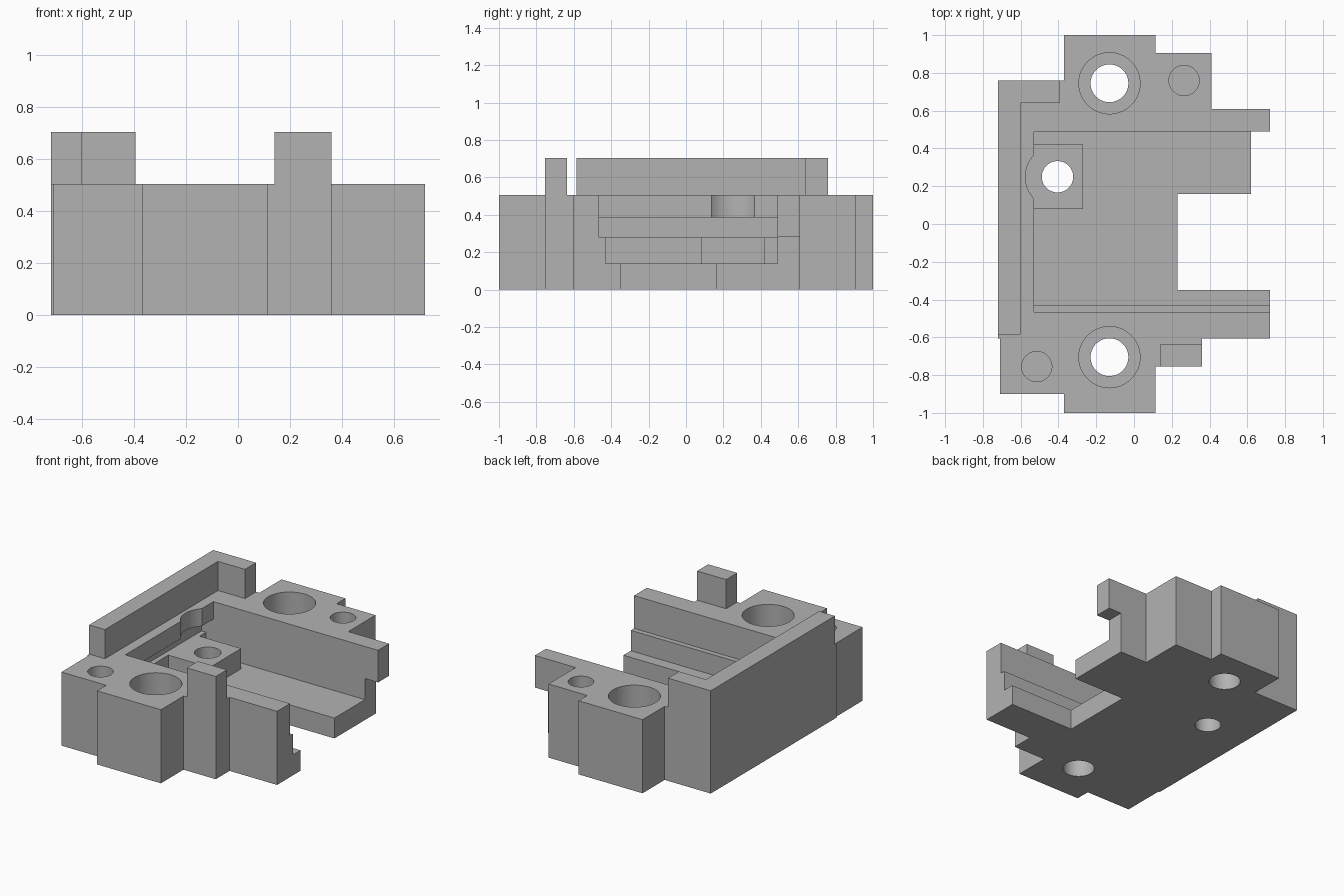
import bpy, bmesh
from mathutils import Matrix

if "Cube" in bpy.data.objects:
    bpy.data.objects.remove(bpy.data.objects["Cube"], do_unlink=True)

grey = bpy.data.materials.new("plain_grey")
grey.use_nodes = True
COLOUR = (0.45, 0.45, 0.45, 1)
grey.diffuse_color = COLOUR
grey.node_tree.nodes["Principled BSDF"].inputs["Base Color"].default_value = COLOUR

TOP, FLOOR, LEDGE, LIP, RIM = 0.505, 0.14, 0.28, 0.385, 0.705


def finish(name, bm):
    bmesh.ops.recalc_face_normals(bm, faces=bm.faces)
    mesh = bpy.data.meshes.new(name)
    bm.to_mesh(mesh)
    bm.free()
    mesh.materials.append(grey)
    obj = bpy.data.objects.new(name, mesh)
    bpy.context.collection.objects.link(obj)
    return obj


def prism(name, outline, z0, z1):
    bm = bmesh.new()
    face = bm.faces.new([bm.verts.new((x, y, z0)) for x, y in outline])
    grown = bmesh.ops.extrude_face_region(bm, geom=[face])["geom"]
    verts = [g for g in grown if isinstance(g, bmesh.types.BMVert)]
    bmesh.ops.translate(bm, vec=(0, 0, z1 - z0), verts=verts)
    return finish(name, bm)


def box(name, x0, x1, y0, y1, z0, z1):
    return prism(name, [(x0, y0), (x1, y0), (x1, y1), (x0, y1)], z0, z1)


def cylinder(name, x, y, r, z0, z1):
    bm = bmesh.new()
    bmesh.ops.create_cone(bm, cap_ends=True, segments=64, radius1=r, radius2=r,
                          depth=z1 - z0,
                          matrix=Matrix.Translation((x, y, (z0 + z1) / 2)))
    return finish(name, bm)


def cut(target, cutter):
    """Subtract the cutter, then discard it."""
    cutter.hide_render = True
    mod = target.modifiers.new("cut", 'BOOLEAN')
    mod.operation, mod.solver, mod.object = 'DIFFERENCE', 'EXACT', cutter
    graph = bpy.context.evaluated_depsgraph_get()
    mesh = bpy.data.meshes.new_from_object(target.evaluated_get(graph))
    target.modifiers.clear()
    target.data = mesh
    bpy.data.objects.remove(cutter, do_unlink=True)


# Main block with its stepped outline
body = prism("body", [
    (-.37, -1), (.115, -1), (.115, -.755), (.36, -.755), (.36, -.605),
    (.72, -.605), (.72, -.35), (.23, -.35), (.23, .16), (.62, .16),
    (.62, .49), (.72, .49), (.72, .61), (.41, .61), (.41, .905),
    (.115, .905), (.115, 1), (-.37, 1), (-.37, .76), (-.72, .76),
    (-.72, -.605), (-.71, -.605), (-.71, -.9), (-.37, -.9)], 0, TOP)

# Pocket: opening under the lip, undercut slot, lower chamber
cut(body, box("opening", -.53, 1, -.465, .49, .35, 1))
cut(body, box("slot", -.62, 1, -.465, .49, LEDGE, LIP))
cut(body, box("chamber", -.585, 1, -.43, .49, FLOOR, .3))

# Overhanging end of the back arm
cut(body, box("tab_relief", .62, 1, .4, .8, -.1, .285))

# Counterbored through holes
for y in (.745, -.705):
    cut(body, cylinder("bore", -.13, y, .1, -.1, 1))
    cut(body, cylinder("counterbore", -.13, y, .162, .2, 1))

# Blind locating holes
for x, y in ((.265, .76), (-.515, -.755)):
    cut(body, cylinder("blind_hole", x, y, .08, .25, 1))

# Raised pad with its screw hole and the round clearance in the lip
pad = box("screw_pad", -.585, -.27, .08, .42, FLOOR, LEDGE)
PX, PY = -.405, .25
cut(body, cylinder("lip_clearance", PX, PY, .17, .33, 1))
for part in (body, pad):
    cut(part, cylinder("screw_hole", PX, PY, .083, -.1, 1))

# Raised corner rail and front post
rail = prism("corner_rail", [
    (-.72, -.585), (-.6, -.585), (-.6, .64), (-.395, .64),
    (-.395, .76), (-.72, .76)], TOP, RIM)
post = box("front_post", .14, .36, -.755, -.635, TOP, RIM)

# Smooth bores, sharp edges elsewhere
bpy.ops.object.select_all(action='DESELECT')
for part in (body, pad, rail, post):
    part.select_set(True)
bpy.context.view_layer.objects.active = body
bpy.ops.object.shade_smooth_by_angle()
